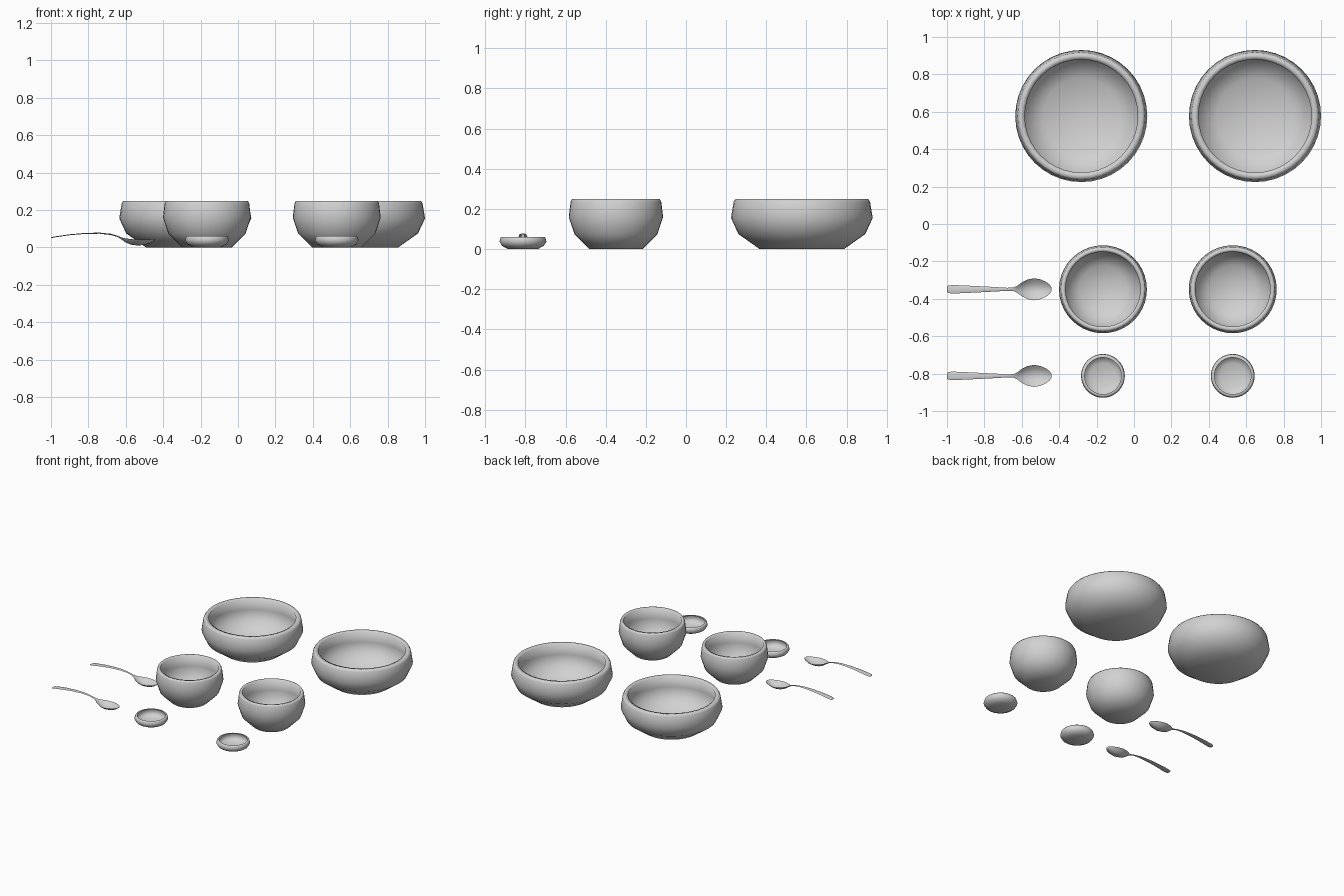
import bpy, bmesh, math

if "Cube" in bpy.data.objects:
    bpy.data.objects.remove(bpy.data.objects["Cube"])

grey = bpy.data.materials.new("plain grey")
grey.diffuse_color = (0.64, 0.64, 0.64, 1)
grey.use_nodes = True
grey.node_tree.nodes["Principled BSDF"].inputs["Base Color"].default_value = grey.diffuse_color


def finish(name, bm, location):
    bmesh.ops.recalc_face_normals(bm, faces=bm.faces)
    mesh = bpy.data.meshes.new(name)
    bm.to_mesh(mesh)
    bm.free()
    mesh.materials.append(grey)
    obj = bpy.data.objects.new(name, mesh)
    bpy.context.collection.objects.link(obj)
    obj.location = location
    bpy.ops.object.select_all(action='DESELECT')
    obj.select_set(True)
    bpy.context.view_layer.objects.active = obj
    bpy.ops.object.shade_smooth_by_angle(angle=math.radians(100))
    return obj


def bridge(bm, a, b):
    n = len(a)
    for i in range(n):
        j = (i + 1) % n
        bm.faces.new((a[i], a[j], b[j], b[i]))


def cap(bm, ring, centre):
    c = bm.verts.new(centre)
    for i in range(len(ring)):
        bm.faces.new((ring[i], ring[(i + 1) % len(ring)], c))


def turned(name, profile, x, y, sides=40):
    """Spin an (r, z) profile from outer foot, over the rim, to inner floor."""
    bm = bmesh.new()
    rings = []
    for r, z in profile:
        rings.append([bm.verts.new((r * math.cos(2 * math.pi * i / sides),
                                    r * math.sin(2 * math.pi * i / sides), z))
                      for i in range(sides)])
    for a, b in zip(rings, rings[1:]):
        bridge(bm, a, b)
    cap(bm, rings[0], (0, 0, profile[0][1]))
    cap(bm, rings[-1], (0, 0, profile[-1][1]))
    return finish(name, bm, (x, y, 0))


def spoon(name, y):
    """Loft lens-shaped sections: x, edge height, half width, dish depth, thickness."""
    stations = [
        (-1.000, .051, .012, -.002, .003), (-.993, .053, .020, -.003, .005),
        (-.970, .057, .023, -.003, .005), (-.900, .067, .020, -.003, .005),
        (-.820, .074, .016, -.003, .005), (-.740, .076, .012, -.003, .006),
        (-.680, .070, .008, -.003, .007), (-.645, .061, .009, -.002, .007),
        (-.625, .054, .018, .005, .005), (-.600, .048, .037, .018, .004),
        (-.570, .044, .052, .027, .003), (-.535, .042, .059, .029, .003),
        (-.500, .042, .053, .026, .003), (-.470, .043, .040, .017, .003),
        (-.450, .045, .024, .007, .003), (-.441, .046, .010, .001, .002)]
    us = [-1, -.7, -.35, 0, .35, .7, 1]
    bm = bmesh.new()
    rings = []
    for x, z, w, d, t in stations:
        ring = [bm.verts.new((x, w * u, z - d * (1 - u * u))) for u in us]
        ring += [bm.verts.new((x, w * u, z - (d + t) * (1 - u * u)))
                 for u in reversed(us[1:-1])]
        rings.append(ring)
    for a, b in zip(rings, rings[1:]):
        bridge(bm, a, b)
    bm.faces.new(rings[0])
    bm.faces.new(rings[-1])
    return finish(name, bm, (0, y, 0))


# Profiles (radius, height)
serving = [(.21, 0), (.316, .075), (.353, .155), (.340, .235), (.331, .249),
           (.302, .245), (.326, .155), (.298, .081), (.204, .011)]
soup = [(.132, 0), (.207, .075), (.235, .16), (.226, .235), (.219, .249),
        (.200, .245), (.217, .16), (.194, .080), (.127, .009)]
sauce = [(.073, 0), (.104, .016), (.117, .037), (.112, .056), (.108, .061),
         (.098, .060), (.107, .037), (.096, .018), (.069, .004)]

# Two large serving bowls at the back
for x in (-.282, .647):
    turned("serving_bowl", serving, x, .577)

# Two place settings: deep bowl and small sauce dish
for x in (-.166, .528):
    turned("deep_bowl", soup, x, -.349)
    turned("sauce_dish", sauce, x, -.812)

# Spoons on the left
for y in (-.349, -.812):
    spoon("spoon", y)
